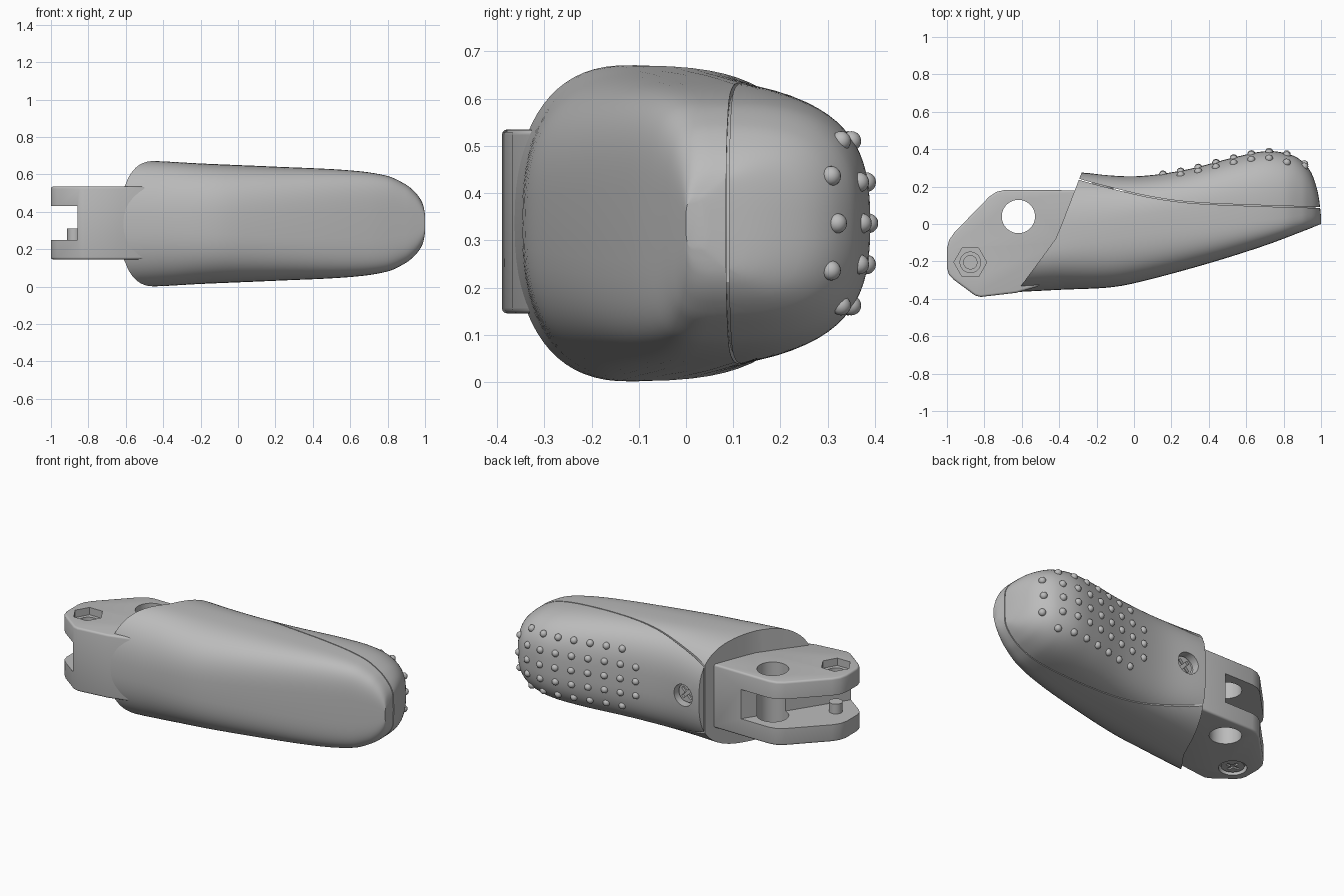
import bpy, bmesh, math
from mathutils import Matrix, Vector

if "Cube" in bpy.data.objects:
    bpy.data.objects.remove(bpy.data.objects["Cube"], do_unlink=True)

grey = bpy.data.materials.new("plain grey")
grey.use_nodes = True
grey.diffuse_color = (0.5, 0.5, 0.5, 1)
grey.node_tree.nodes["Principled BSDF"].inputs["Base Color"].default_value = (0.5, 0.5, 0.5, 1)

MID = 0.336  # height of the symmetry plane


def finish(name, bm):
    bmesh.ops.recalc_face_normals(bm, faces=bm.faces)
    mesh = bpy.data.meshes.new(name)
    bm.to_mesh(mesh)
    bm.free()
    mesh.materials.append(grey)
    obj = bpy.data.objects.new(name, mesh)
    bpy.context.collection.objects.link(obj)
    return obj


def activate(obj):
    bpy.ops.object.select_all(action="DESELECT")
    obj.select_set(True)
    bpy.context.view_layer.objects.active = obj


def smooth(obj, angle=32):
    activate(obj)
    bpy.ops.object.shade_smooth_by_angle(angle=math.radians(angle))


def apply_all(obj):
    activate(obj)
    for mod in list(obj.modifiers):
        bpy.ops.object.modifier_apply(modifier=mod.name)


def cut(obj, *cutters):
    for cutter in cutters:
        cutter.hide_render = True
        mod = obj.modifiers.new("cut", "BOOLEAN")
        mod.operation, mod.solver, mod.object = "DIFFERENCE", "EXACT", cutter
    apply_all(obj)
    for cutter in cutters:
        bpy.data.objects.remove(cutter, do_unlink=True)


def prism(name, outline, low, high):
    bm = bmesh.new()
    face = bm.faces.new([bm.verts.new((x, y, low)) for x, y in outline])
    new = bmesh.ops.extrude_face_region(bm, geom=[face])["geom"]
    verts = [v for v in new if isinstance(v, bmesh.types.BMVert)]
    bmesh.ops.translate(bm, verts=verts, vec=(0, 0, high - low))
    return finish(name, bm)


def rod(name, centre, radius, length, axis="Z", sides=40, turn=0):
    bm = bmesh.new()
    spin = Matrix.Rotation(math.pi / 2, 4, "X") if axis == "Y" else Matrix.Rotation(turn, 4, "Z")
    bmesh.ops.create_cone(bm, cap_ends=True, segments=sides, radius1=radius, radius2=radius,
                          depth=length, matrix=Matrix.Translation(centre) @ spin)
    return finish(name, bm)


def box(name, centre, size, turn=0):
    bm = bmesh.new()
    bmesh.ops.create_cube(bm, size=1, matrix=Matrix.Translation(centre)
                          @ Matrix.Rotation(turn, 4, "Y") @ Matrix.Diagonal((*size, 1)))
    return finish(name, bm)


def curve(keys, x):
    """Smooth curve through (x, value) keys."""
    x = min(max(x, keys[0][0]), keys[-1][0])
    last = len(keys) - 1
    i = next(k for k in range(last) if x <= keys[k + 1][0])

    def slope(k):
        a, b = keys[max(k - 1, 0)], keys[min(k + 1, last)]
        return (b[1] - a[1]) / (b[0] - a[0])
    (xa, ya), (xb, yb) = keys[i], keys[i + 1]
    h = xb - xa
    t = (x - xa) / h
    u = 1 - t
    return (ya * u * u * (1 + 2 * t) + yb * t * t * (3 - 2 * t)
            + h * t * u * (slope(i) * u - slope(i + 1) * t))


# Body outlines along its length
FRONT = [(-.75, -.37), (-.4, -.352), (-.12, -.338), (.05, -.305), (.4, -.21), (.7, -.115), (.9, -.04), (1, 0)]
BACK = [(-.75, .3), (-.28, .275), (-.05, .255), (.1, .262), (.3, .295), (.55, .36), (.72, .39),
        (.85, .366), (.91, .325), (.95, .27), (.975, .2), (.99, .13), (1, .04)]
WIDTH = [(-.75, .336), (-.45, .335), (-.2, .322), (.2, .305), (.6, .285), (.8, .255), (.9, .208),
         (.94, .175), (.97, .14), (.99, .1), (1, .05)]
WAIST = [(-.75, -.14), (-.4, -.1), (0, 0), (.5, .06), (1, .09)]
SEAM = [(-.8, .4), (-.29, .238), (-.1, .187), (.1, .142), (.3, .115), (.6, .1), (1.1, .085)]
BACK_POWER = 2.8


def section(x):
    f, b = curve(FRONT, x), curve(BACK, x)
    waist = min(curve(WAIST, x), f + 0.6 * (b - f))
    return f, b, waist, curve(WIDTH, x)


def back_y(x, dz):
    f, b, waist, w = section(x)
    return waist + (b - waist) * (1 - abs(dz / w) ** BACK_POWER) ** (1 / BACK_POWER)


def loft(name, start, end, inset=0.0, rings=64, sides=72):
    bm = bmesh.new()
    loops = []
    for r in range(rings + 1):
        x = end - (end - start) * (1 - r / rings) ** 1.7
        f, b, waist, w = section(x)
        blend = min(max((x + 0.4) / 1.2, 0), 1)
        loop = []
        for s in range(sides):
            c, d = math.cos(math.tau * s / sides), math.sin(math.tau * s / sides)
            power = BACK_POWER if c > 0 else 2.4 + 1.6 * blend
            reach = (b if c > 0 else f) - waist
            reach -= math.copysign(inset, reach)
            y = waist + reach * abs(c) ** (2 / power)
            z = MID + (w - inset) * math.copysign(abs(d) ** (2 / power), d)
            loop.append(bm.verts.new((x, y, z)))
        loops.append(loop)
    for a, b in zip(loops, loops[1:]):
        for s in range(sides):
            t = (s + 1) % sides
            bm.faces.new((a[s], a[t], b[t], b[s]))
    bm.faces.new(loops[0])
    bm.faces.new(loops[-1])
    return finish(name, bm)


def end_cutter():
    edge = [(-.64, -.6), (-.635, -.36), (-.6, -.325), (-.5, -.19), (-.42, -.08), (-.39, -.01),
            (-.33, .145), (-.28, .275), (-.25, .35), (-.25, .6), (-1.3, .6), (-1.3, -.6)]
    return prism("end_cutter", edge, -1, 2)


def seam_cutter(side):
    xs = [-.8 + 1.9 * k / 50 for k in range(51)]
    line = [(x, curve(SEAM, x) - side * 0.003) for x in xs]
    return prism("seam_cutter", line + [(1.1, side), (-.8, side)], -1, 2)


# Front shell, back grip panel and the core behind the seam
shell = loft("front_shell", -.75, 1)
cut(shell, end_cutter(), seam_cutter(1))
panel = loft("grip_panel", -.75, 1)
screw_x = -.165
cut(panel, end_cutter(), seam_cutter(-1), rod("screw_hole", (screw_x, .3, MID), .066, .4, "Y"))
core = loft("seam_core", -.05, .97, .016)
for part in (shell, panel, core):
    smooth(part)

# Cross-head screw sunk in the panel
head = rod("panel_screw", (screw_x, .205, MID), .056, .04, "Y")
cut(head, *[box("slot", (screw_x, .225, MID), (.085, .03, .02), math.pi / 4 + k * math.pi / 2)
            for k in range(2)])
smooth(head)

# Raised grip dots, with shorter columns at both ends
bm = bmesh.new()
for column in range(9):
    x = .155 + .0945 * column
    reach = 1 if column in (0, 8) else 2
    for row in range(-reach, reach + 1):
        dz = row * (.1 if column == 8 else .087)
        spot = Vector((x, back_y(x, dz) - .004, MID + dz))
        bmesh.ops.create_uvsphere(bm, u_segments=16, v_segments=10, radius=.021,
                                  matrix=Matrix.Translation(spot))
dots = finish("grip_dots", bm)
smooth(dots, 60)

# Forked hinge bracket
LOW, HIGH = .145, .535
outline = [(-.3, .18), (-.69, .182), (-.735, .172), (-.775, .145), (-.96, -.045), (-.988, -.085),
           (-1, -.13), (-1, -.235), (-.99, -.27), (-.965, -.297), (-.85, -.382), (-.82, -.39),
           (-.63, -.368), (-.5, -.33), (-.35, -.1)]
hinge = prism("hinge_bracket", outline, LOW, HIGH)
bevel = hinge.modifiers.new("soft_edges", "BEVEL")
bevel.width, bevel.segments = .012, 3
bevel.limit_method, bevel.angle_limit = "ANGLE", math.radians(60)
apply_all(hinge)
px, py = -.875, -.205
cut(hinge,
    prism("fork_gap", [(-.86, -.5), (-.86, -.38), (-.5, .18), (-.5, .5), (-1.2, .5), (-1.2, -.5)], .25, .43),
    rod("cross_hole", (-.618, .04, MID), .089, 1, sides=56),
    rod("nut_recess", (px, py, HIGH), .088, .09, sides=6, turn=math.pi / 6),
    rod("pin_hole", (px, py, HIGH), .055, .3),
    rod("head_recess", (px, py, LOW), .078, .07))
smooth(hinge)

# Hinge pin and its cross-head screw
pin = rod("hinge_pin", (px, py, .245), .038, .13)
smooth(pin)
pin_head = rod("pin_head", (px, py, LOW + .025), .064, .03)
cut(pin_head, box("slot", (px, py, LOW + .01), (.08, .018, .02)),
    box("slot", (px, py, LOW + .01), (.018, .08, .02)))
smooth(pin_head)
